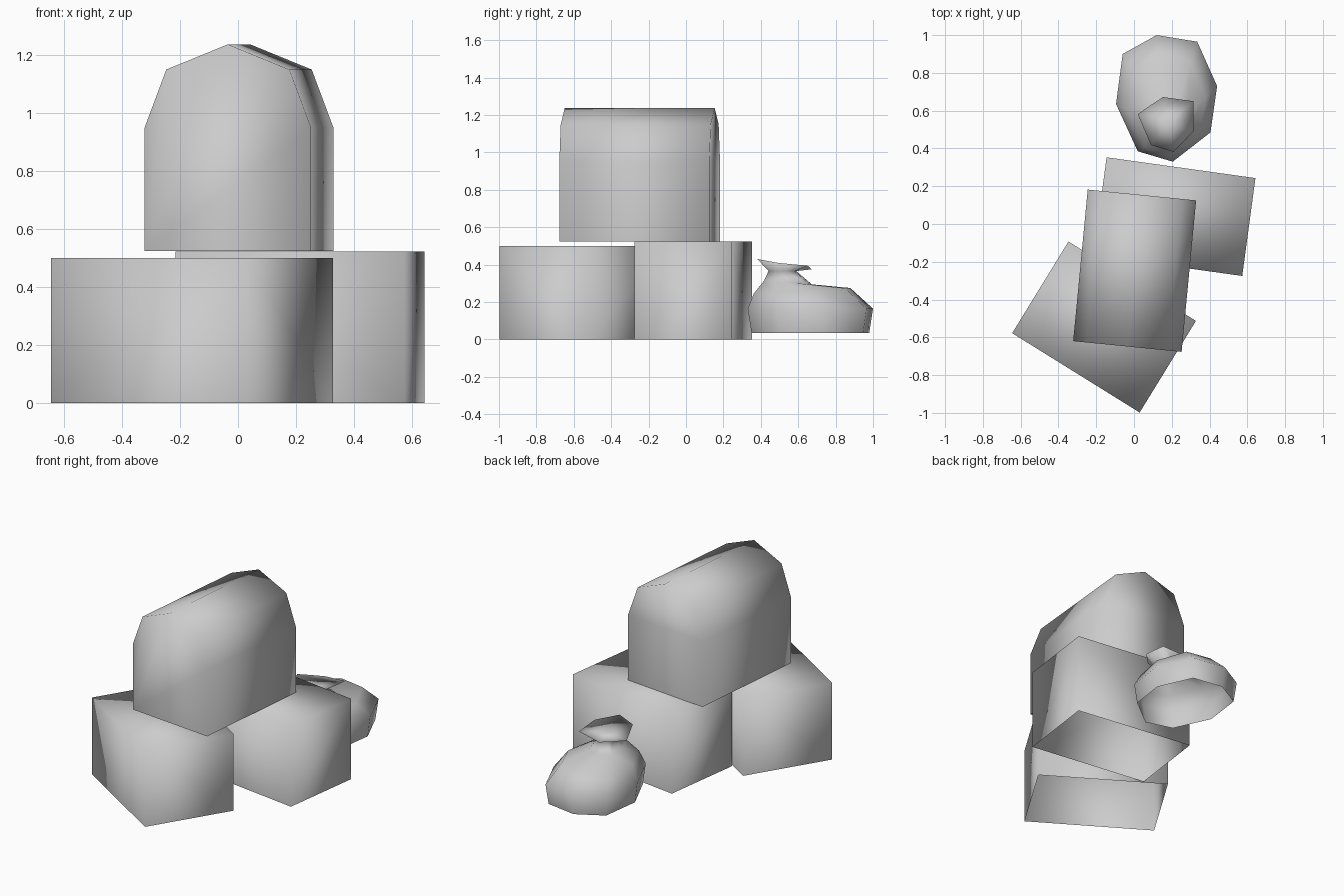
import bpy
import bmesh
from mathutils import Vector

cube = bpy.data.objects.get("Cube")
if cube:
    bpy.data.objects.remove(cube, do_unlink=True)

grey = bpy.data.materials.new("plain_grey")
grey.use_nodes = True
COLOUR = (0.6, 0.6, 0.6, 1)
grey.diffuse_color = COLOUR
grey.node_tree.nodes["Principled BSDF"].inputs["Base Color"].default_value = COLOUR


def loft(name, rings, dish=0):
    """Skin a stack of equal rings into a smooth shell with an open underside."""
    bm = bmesh.new()
    loops = [[bm.verts.new(p) for p in ring] for ring in rings]
    n = len(loops[0])
    for a, b in zip(loops, loops[1:]):
        for i in range(n):
            j = (i + 1) % n
            bm.faces.new((a[i], a[j], b[j], b[i]))
    bm.faces.new(loops[0][::-1])
    cap = bm.faces.new(loops[-1])
    bmesh.ops.recalc_face_normals(bm, faces=bm.faces)
    if dish:
        bmesh.ops.poke(bm, faces=[cap], offset=-dish)
    # Remove the face resting on the ground side
    low = min(v.co.z for v in bm.verts) + 0.001
    under = [f for f in bm.faces if all(v.co.z < low for v in f.verts)]
    bmesh.ops.delete(bm, geom=under, context='FACES')
    for f in bm.faces:
        f.smooth = True
    mesh = bpy.data.meshes.new(name)
    bm.to_mesh(mesh)
    bm.free()
    mesh.materials.append(grey)
    obj = bpy.data.objects.new(name, mesh)
    bpy.context.collection.objects.link(obj)


def prism(name, corner, side, depth, profile):
    """Sweep a (fraction across, height) profile from a corner along depth."""
    corner, side, depth = (Vector((*v, 0)) for v in (corner, side, depth))
    end = [corner + side * u + Vector((0, 0, z)) for u, z in profile]
    loft(name, [end, [p + depth for p in end]])


def box_profile(height):
    return [(0, 0), (1, 0), (1, height), (0, height)]


# Two crates on the ground
prism("front_crate", (0.03, -0.998), (0.298, 0.485), (-0.675, 0.42), box_profile(0.5))
prism("rear_crate", (-0.215, -0.165), (0.788, -0.11), (0.07, 0.518), box_profile(0.523))

# Arched chest resting across them
arch = [(0, 0.525), (1, 0.525), (1, 0.95), (0.87, 1.15),
        (0.5, 1.237), (0.13, 1.15), (0, 0.95)]
prism("arched_chest", (-0.322, -0.62), (0.574, -0.057), (0.077, 0.802), arch)

# Tied sack: belly outline, then rings shrinking towards the gathered neck
belly = [(0.12, 1.0), (0.335, 0.965), (0.44, 0.73), (0.405, 0.485),
         (0.205, 0.33), (0.02, 0.385), (-0.095, 0.635), (-0.06, 0.9)]
# Flared, drooping rim of the mouth
mouth = [(0.155, 0.672, 0.375), (0.314, 0.65, 0.395), (0.316, 0.57, 0.402),
         (0.314, 0.49, 0.41), (0.21, 0.382, 0.43), (0.09, 0.418, 0.412),
         (0.02, 0.58, 0.388), (0.086, 0.628, 0.381)]
mid = (0.17, 0.665)


def ring(centre, scale, z, slope=0):
    """Scale the belly outline about a new centre, tilting it along y."""
    pts = []
    for x, y in belly:
        dx, dy = (x - mid[0]) * scale, (y - mid[1]) * scale
        pts.append((centre[0] + dx, centre[1] + dy, z + slope * dy))
    return pts


loft("sack", [
    ring(mid, 0.94, 0.035),
    ring(mid, 1, 0.165),
    ring((0.17, 0.62), 0.77, 0.26, 0.06),
    ring((0.18, 0.545), 0.38, 0.305, -0.08),
    ring((0.18, 0.515), 0.22, 0.366),
    mouth,
], dish=0.015)
